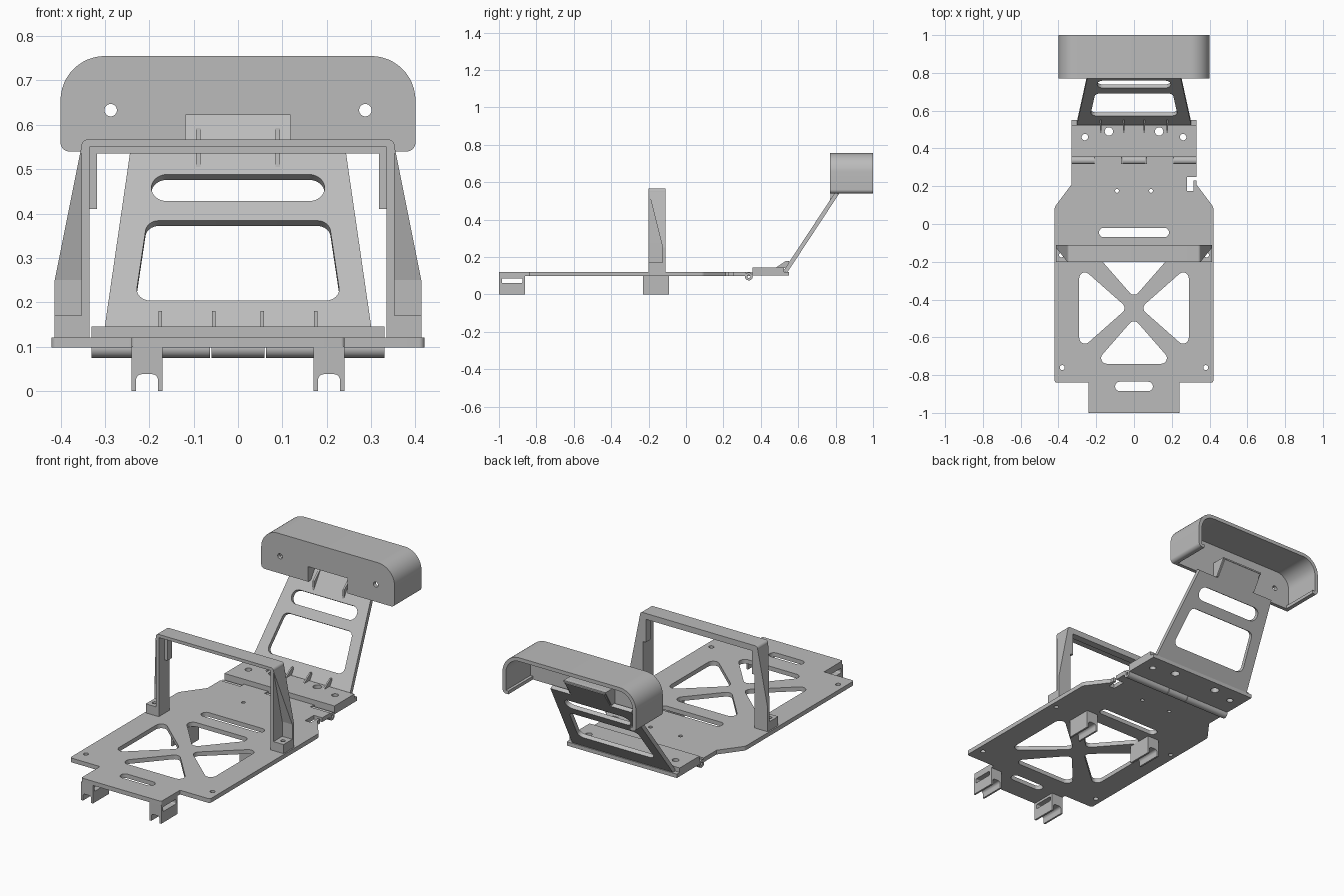
import bpy, bmesh
from math import atan2, pi, cos, sin, tan, radians
from mathutils import Vector, Matrix

cube = bpy.data.objects.get("Cube")
if cube:
    bpy.data.objects.remove(cube)

grey = bpy.data.materials.new("grey plastic")
grey.use_nodes = True
colour = (0.5, 0.5, 0.5, 1)
grey.diffuse_color = colour
grey.node_tree.nodes["Principled BSDF"].inputs["Base Color"].default_value = colour


def rounded(pts, radius=0.0, steps=8):
    """Polygon with filleted corners; a third value sets one corner's radius."""
    out = []
    for i, p in enumerate(pts):
        r = p[2] if len(p) > 2 else radius
        c = Vector(p[:2])
        if r == 0:
            out.append(c)
            continue
        a = (Vector(pts[i - 1][:2]) - c).normalized()
        b = (Vector(pts[(i + 1) % len(pts)][:2]) - c).normalized()
        half = a.angle(b) / 2
        centre = c + (a + b).normalized() * r / sin(half)
        start = c + a * r / tan(half) - centre
        end = c + b * r / tan(half) - centre
        a0 = atan2(start.y, start.x)
        turn = (atan2(end.y, end.x) - a0 + pi) % (2 * pi) - pi
        for k in range(steps + 1):
            t = a0 + turn * k / steps
            out.append(centre + Vector((cos(t), sin(t))) * r)
    return out


def rect(x0, x1, y0, y1, r=0.0):
    return rounded([(x0, y0), (x1, y0), (x1, y1), (x0, y1)], r)


def circle(x, y, r):
    return rect(x - r, x + r, y - r, y + r, r * 0.999)


def mirrored(pts):
    """Close a half outline by repeating it on the -x side."""
    return pts + [(-p[0],) + tuple(p[1:]) for p in reversed(pts)]


# Local sheet axes to world axes
AXES = {
    "XY": Matrix.Identity(4),
    "XZ": Matrix(((1, 0, 0, 0), (0, 0, 1, 0), (0, 1, 0, 0), (0, 0, 0, 1))),
    "YZ": Matrix(((0, 0, 1, 0), (1, 0, 0, 0), (0, 1, 0, 0), (0, 0, 0, 1))),
}


def finish(name, bm):
    bmesh.ops.remove_doubles(bm, verts=bm.verts, dist=0.00005)
    bmesh.ops.recalc_face_normals(bm, faces=bm.faces)
    me = bpy.data.meshes.new(name)
    bm.to_mesh(me)
    bm.free()
    me.materials.append(grey)
    ob = bpy.data.objects.new(name, me)
    bpy.context.collection.objects.link(ob)
    bpy.ops.object.select_all(action="DESELECT")
    ob.select_set(True)
    bpy.context.view_layer.objects.active = ob
    bpy.ops.object.shade_smooth_by_angle(angle=radians(30))
    return ob


def sheet(name, loops, lo, hi, plane="XY", matrix=None):
    """Extrude an outline (first loop) with holes (other loops) from lo to hi."""
    cu = bpy.data.curves.new(name, "CURVE")
    cu.dimensions, cu.fill_mode = "2D", "BOTH"
    cu.extrude = (hi - lo) / 2
    for loop in loops:
        sp = cu.splines.new("POLY")
        sp.points.add(len(loop) - 1)
        for pt, co in zip(sp.points, loop):
            pt.co = (co[0], co[1], 0, 1)
        sp.use_cyclic_u = True
    tmp = bpy.data.objects.new(name, cu)
    bpy.context.collection.objects.link(tmp)
    dg = bpy.context.evaluated_depsgraph_get()
    me = bpy.data.meshes.new_from_object(tmp.evaluated_get(dg))
    bm = bmesh.new()
    bm.from_mesh(me)
    bpy.data.objects.remove(tmp)
    bpy.data.curves.remove(cu)
    bpy.data.meshes.remove(me)
    m = matrix or AXES[plane]
    bm.transform(m @ Matrix.Translation((0, 0, (lo + hi) / 2)))
    return finish(name, bm)


def hull(name, pts):
    bm = bmesh.new()
    verts = [bm.verts.new(p) for p in pts]
    bmesh.ops.convex_hull(bm, input=verts)
    return finish(name, bm)


# Base plate with cross-braced windows, slots and screw holes
right_edge = [(0.24, -1, 0.008), (0.24, -0.84), (0.42, -0.84, 0.012), (0.42, 0.09, 0.03), (0.33, 0.21)]
notch = [(0.33, 0.23), (0.315, 0.23), (0.315, 0.175), (0.28, 0.175), (0.28, 0.25), (0.33, 0.25)]
rear = [(0.33, 0.32), (0.21, 0.32), (0.21, 0.35), (0.065, 0.35), (0.065, 0.32)]
left_edge = [(-p[0],) + p[1:] for p in reversed(right_edge + rear)]
holes = [rect(-0.1, 0.1, -0.885, -0.835, 0.0245), rect(-0.185, 0.185, -0.07, -0.02, 0.0245)]
for s in (-1, 1):
    holes.append(rounded([(s * 0.29, -0.22), (s * 0.29, -0.67), (s * 0.035, -0.445)], 0.03))
    holes.append(rounded([(-0.21, -0.445 - s * 0.295), (0.21, -0.445 - s * 0.295),
                          (0, -0.445 - s * 0.055)], 0.03))
    holes += [circle(s * 0.38, -0.76, 0.013), circle(s * 0.09, 0.175, 0.01),
              circle(s * 0.385, -0.165, 0.012)]
sheet("base_plate", [rounded(right_edge + notch + rear + left_edge)] + holes, 0.098, 0.121)

# Clip feet: forked bottoms, the front pair pierced sideways
for side, s in (("left", 1), ("right", -1)):
    for place, y0, y1 in (("front", -1, -0.86), ("rear", -0.23, -0.09)):
        fork = [(0.17, 0), (0.18, 0), (0.18, 0.038, 0.014), (0.23, 0.038, 0.014),
                (0.23, 0), (0.24, 0), (0.24, 0.05), (0.17, 0.05)]
        sheet(f"{place}_clip_fork_{side}", [rounded([(s * p[0],) + p[1:] for p in fork])], y0, y1, "XZ")
        block = [rect(y0, y1, 0.05, 0.1)]
        if place == "front":
            block.append(rect(y0 + 0.015, y1 - 0.015, 0.06, 0.085, 0.006))
        sheet(f"{place}_clip_block_{side}", block, min(s * 0.17, s * 0.24), max(s * 0.17, s * 0.24), "YZ")

# Arch with inner lip, feet and gussets
sheet("arch", [rounded(mirrored([(0.335, 0.12), (0.353, 0.12), (0.353, 0.567, 0.015)])[:6]
                       + [(-0.335, 0.55), (0.335, 0.55)])], -0.2, -0.11, "XZ")
sheet("arch_lip", [rounded([(0.318, 0.41), (0.336, 0.41), (0.336, 0.551), (-0.336, 0.551),
                            (-0.336, 0.41), (-0.318, 0.41), (-0.318, 0.535), (0.318, 0.535)])],
      -0.15, -0.11, "XZ")
for side, s in (("left", 1), ("right", -1)):
    sheet(f"arch_foot_{side}", [rect(min(s * 0.336, s * 0.413), max(s * 0.336, s * 0.413), -0.2, -0.11),
                                circle(s * 0.385, -0.165, 0.012)], 0.12, 0.17)
    sheet(f"gusset_base_{side}", [rect(min(s * 0.34, s * 0.413), max(s * 0.34, s * 0.413), -0.125, -0.11)],
          0.165, 0.25)
    hull(f"gusset_{side}", [(s * 0.345, -0.11, 0.55), (s * 0.345, -0.2, 0.55), (s * 0.353, -0.11, 0.55),
                            (s * 0.353, -0.2, 0.55), (s * 0.345, -0.125, 0.25), (s * 0.345, -0.11, 0.25),
                            (s * 0.413, -0.125, 0.25), (s * 0.413, -0.11, 0.25)])

# Hinge barrel in three knuckles
for name, x0, x1 in (("right", -0.33, -0.063), ("middle", -0.06, 0.06), ("left", 0.063, 0.33)):
    sheet(f"hinge_barrel_{name}", [circle(0.336, 0.096, 0.021), circle(0.336, 0.096, 0.008)], x0, x1, "YZ")

# Hinged flap with screw holes and a lower rear ledge
flap_holes = [circle(s * x, y, r) for s in (-1, 1) for x, y, r in ((0.26, 0.46, 0.017), (0.133, 0.49, 0.022))]
sheet("flap", [rect(-0.33, 0.33, 0.355, 0.525)] + flap_holes, 0.1, 0.145)
sheet("flap_ledge", [rect(-0.33, 0.33, 0.52, 0.55)], 0.1, 0.121)
for x0, x1 in ((-0.21, -0.065), (0.065, 0.21)):
    sheet("flap_knuckle", [rect(x0, x1, 0.335, 0.36)], 0.1, 0.118)

# Sloping back panel: local y runs up the slope
slope = atan2(0.41, 0.27)
k = 1 / sin(slope)
up = Matrix.Translation((0, 0.53, 0.12)) @ Matrix.Rotation(slope, 4, "X")


def on_slope(pts):
    return [(p[0], (p[1] - 0.12) * k) + tuple(p[2:]) for p in pts]


panel = on_slope(mirrored([(0.303, 0.12), (0.242, 0.54), (0.118, 0.54), (0.118, 0.625)]))
window = rounded(on_slope([(-0.232, 0.198), (0.232, 0.198), (0.205, 0.378), (-0.205, 0.378)]), 0.03)
slot = rect(-0.195, 0.195, (0.422 - 0.12) * k, (0.482 - 0.12) * k, 0.035)
sheet("back_panel", [rounded(panel), window, slot], -0.011, 0.011, matrix=up)

# Stiffening ribs at the foot and head of the panel
for x in (-0.175, -0.055, 0.055, 0.175):
    sheet("foot_rib", [[(0.475, 0.14), (0.55, 0.14), (0.55, 0.18), (0.535, 0.18)]], x - 0.004, x + 0.004, "YZ")
for x in (-0.09, 0.09):
    sheet("head_rib", [[(0.77, 0.505), (0.84, 0.6), (0.815, 0.585), (0.775, 0.55)]], x - 0.005, x + 0.005, "YZ")

# Headrest: front wall with recess, open-backed rim, recess lining
front = mirrored([(0.12, 0.625), (0.12, 0.54), (0.4, 0.54, 0.02), (0.4, 0.755, 0.1)])
sheet("headrest_front", [rounded(front, 0, 12), circle(0.287, 0.633, 0.014), circle(-0.287, 0.633, 0.014)],
      0.77, 0.79, "XZ")
rim = mirrored([(0.365, 0.558), (0.365, 0.54), (0.4, 0.54, 0.02), (0.4, 0.755, 0.1)])
inner = [(-0.38, 0.558), (-0.38, 0.735, 0.08), (0.38, 0.735, 0.08), (0.38, 0.558)]
sheet("headrest_rim", [rounded(rim + inner, 0, 12)], 0.77, 1.0, "XZ")
for x0 in (-0.126, 0.118):
    sheet("recess_cheek", [[(0.77, 0.54), (0.815, 0.54), (0.87, 0.63), (0.77, 0.63)]], x0, x0 + 0.008, "YZ")
sheet("recess_roof", [rect(-0.126, 0.126, 0.77, 0.87)], 0.622, 0.63)
